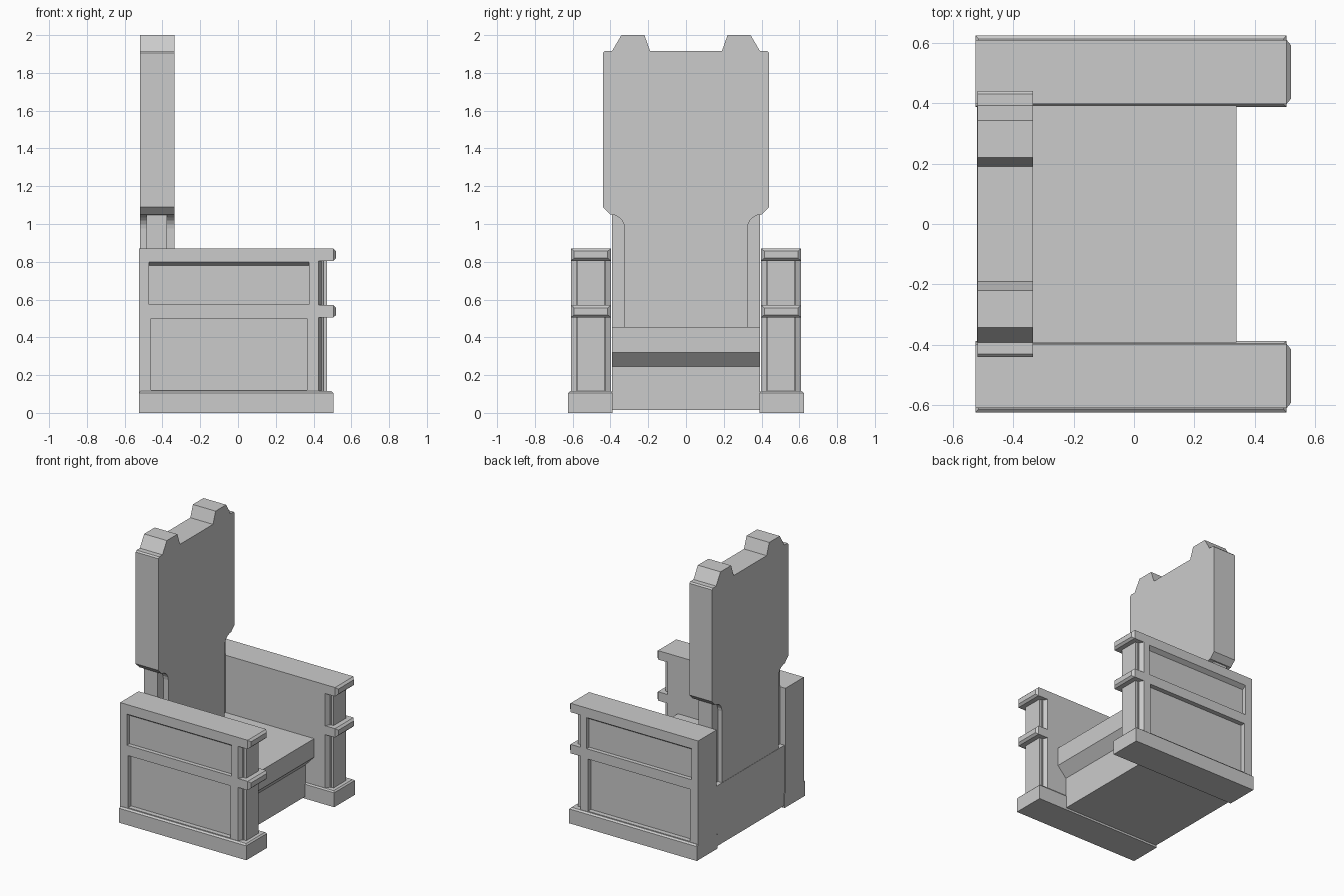
import bpy, bmesh, math

if "Cube" in bpy.data.objects:
    bpy.data.objects.remove(bpy.data.objects["Cube"])


def loft(name, rings, mirror=False):
    """Closed solid through matching rings of points."""
    bm = bmesh.new()
    vs = [[bm.verts.new(p) for p in r] for r in rings]
    n = len(vs[0])
    for a, b in zip(vs, vs[1:]):
        for i in range(n):
            j = (i + 1) % n
            bm.faces.new((a[i], a[j], b[j], b[i]))
    bm.faces.new(vs[0][::-1])
    bm.faces.new(vs[-1])
    bmesh.ops.recalc_face_normals(bm, faces=bm.faces[:])
    me = bpy.data.meshes.new(name)
    bm.to_mesh(me)
    bm.free()
    ob = bpy.data.objects.new(name, me)
    bpy.context.collection.objects.link(ob)
    if mirror:
        add_mirror(ob)
    return ob


def add_mirror(ob):
    m = ob.modifiers.new("mirror", 'MIRROR')
    m.use_axis = (False, True, False)


def rect_z(x0, x1, y0, y1, z):
    return [(x0, y0, z), (x1, y0, z), (x1, y1, z), (x0, y1, z)]


def rect_y(x0, x1, z0, z1, y):
    return [(x0, y, z0), (x1, y, z0), (x1, y, z1), (x0, y, z1)]


def rect_x(y0, y1, z0, z1, x):
    return [(x, y0, z0), (x, y1, z0), (x, y1, z1), (x, y0, z1)]


OUT, INN = -0.61, -0.397   # outer and inner faces of the -y arm

# Arm plinths with a bevelled top
loft("arm_base", [rect_z(-.525, .505, -.625, -.388, 0),
                  rect_z(-.525, .505, -.625, -.388, .105),
                  rect_z(-.515, .495, -.613, -.396, .115)], True)

# Arm side walls with two recessed outer panels
arm = loft("arm_side", [rect_z(-.525, .425, OUT, INN, .1),
                        rect_z(-.525, .425, OUT, INN, .87)])
cutters = [
    loft("lower_panel_cutter", [rect_y(-.46, .365, .12, .5, -.65),
                                rect_y(-.46, .365, .12, .5, -.575)]),
    loft("upper_panel_cutter", [rect_y(-.47, .375, .573, .827, -.65),
                                rect_y(-.47, .375, .573, .78, -.58)]),
]
for c in cutters:
    c.hide_render = True
    c.hide_set(True)
    b = arm.modifiers.new("panel", 'BOOLEAN')
    b.operation = 'DIFFERENCE'
    b.solver = 'EXACT'
    b.object = c
add_mirror(arm)

# Front column with a grooved joint to the side wall
plan = [(.42, OUT), (.426, OUT), (.442, OUT + .03), (.45, OUT + .03),
        (.452, OUT + .035), (.47, OUT + .035), (.47, INN - .035),
        (.452, INN - .035), (.45, INN - .03), (.442, INN - .03),
        (.426, INN), (.42, INN)]
loft("arm_column", [[(x, y, z) for x, y in plan] for z in (.105, .865)], True)

# Projecting front lips on the arm top and middle rail
for name, z0, z1 in (("arm_top_lip", .805, .87), ("arm_middle_lip", .505, .57)):
    loft(name, [rect_x(OUT, INN, z0, z1, .425),
                rect_x(OUT, INN, z0, z1, .505),
                rect_x(OUT + .018, INN - .018, z0 + .014, z1 - .014, .52)], True)

# Seat block with an undercut front
seat = [(-.52, .015), (.27, .015), (.27, .245), (.34, .32), (.34, .455), (-.52, .455)]
loft("seat", [[(x, y, z) for x, z in seat] for y in (-.392, .392)])

# Tall backrest: half outline, mirrored into a full one
half = [(.325, .44), (.325, .975)]
half += [(.4 - .075 * math.cos(a), .975 + .075 * math.sin(a))
         for a in (math.pi / 2 * i / 5 for i in range(1, 6))]
half += [(.44, 1.09), (.44, 1.905), (.43, 1.915), (.392, 1.915),
         (.342, 2.0), (.22, 2.0), (.19, 1.915)]
outline = half + [(-y, z) for y, z in reversed(half)]
loft("backrest", [[(x, y, z) for y, z in outline] for x in (-.518, -.335)])

# Slim posts in the gaps beside the backrest
loft("back_post", [rect_z(-.485, -.375, -.392, -.31, .44),
                   rect_z(-.485, -.375, -.392, -.31, 1.06)], True)
